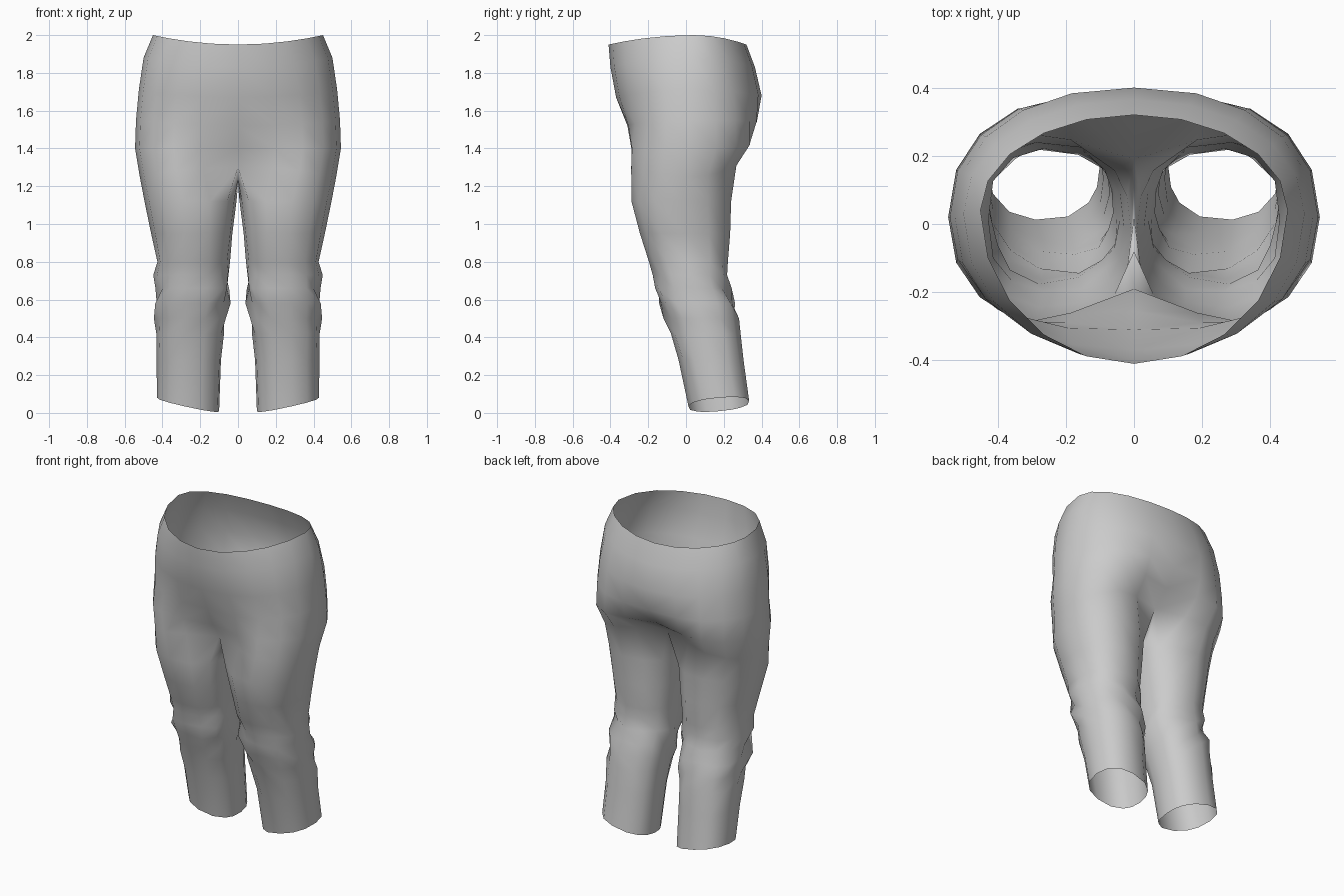
import bpy, bmesh
from math import sin, cos, radians, exp

if "Cube" in bpy.data.objects:
    bpy.data.objects.remove(bpy.data.objects["Cube"])

N = 11  # points on each half ring of the hips, front centre to back centre


def spow(v, e):
    return (1 if v >= 0 else -1) * abs(v) ** e


def hip_ring(zf, zs, zb, X, ys, yf, yb, gf, gb, e):
    """Half ring; gf / gb pull the centre line in between the thighs."""
    pts = []
    for i in range(N):
        t = radians(-90 + 180 * i / (N - 1))
        c, s = max(cos(t), 0), sin(t)
        end_y, end_z, g = (yf, zf, gf) if s < 0 else (yb, zb, gb)
        y = ys + (end_y - ys) * abs(s) ** e - spow(s, 14) * g
        x = 0 if i in (0, N - 1) else X * c ** e
        pts.append((x, y, zs + (end_z - zs) * s * s))
    return pts


LEG_ANGLES = [-140 + 280 * i / (N - 1) for i in range(N)] + [160, 180, 200]


def leg_ring(z, xi, xo, yf, yb, hem=0):
    """Closed ring; hem tilts the ring up towards the outside."""
    pts = []
    for k, a in enumerate(LEG_ANGLES):
        t = radians(a)
        c, s = spow(cos(t), .85), spow(sin(t), .85)
        # cloth folds round the knee
        fold = .016 * exp(-((z - .6) / .16) ** 2) * sin(2.3 * k + z * 31)
        x = (xi + xo) / 2 + ((xo - xi) / 2 + fold) * c
        y = (yf + yb) / 2 + ((yb - yf) / 2 + fold) * s
        pts.append((max(x, .004), y, z + hem * c + hem * .4 * s))
    return pts


hips = [hip_ring(*r) for r in (
    (1.95, 2.00, 1.95, .45, .04, -.41, .32, 0, 0, 1),
    (1.83, 1.88, 1.83, .50, .03, -.40, .365, 0, 0, .95),
    (1.67, 1.71, 1.68, .525, .02, -.37, .40, 0, 0, .9),
    (1.52, 1.55, 1.54, .54, .02, -.33, .405, .02, .03, .88),
    (1.40, 1.40, 1.43, .545, .02, -.355, .41, .10, .11, .88),
    (1.30, 1.25, 1.34, .52, .00, -.36, .33, .17, .14, .88))]
crotch = [(0, .12, 1.25), (0, .02, 1.21), (0, -.08, 1.24)]
legs = [leg_ring(*r) for r in (
    (1.12, .008, .495, -.29, .24),
    (.95, .03, .46, -.245, .235),
    (.80, .045, .43, -.20, .225),
    (.73, .05, .445, -.17, .22),
    (.66, .05, .43, -.165, .23),
    (.58, .055, .445, -.14, .26),
    (.50, .065, .435, -.11, .275),
    (.42, .075, .435, -.085, .29),
    (.28, .09, .43, -.04, .305),
    (.045, .10, .43, .012, .335, .036))]

# one side of the trousers, skinned ring to ring
bm = bmesh.new()


def skin(a, b, closed):
    for i in range(len(a) if closed else len(a) - 1):
        j = (i + 1) % len(a)
        bm.faces.new((a[i], b[i], b[j], a[j]))


rows = [[bm.verts.new(p) for p in r] for r in hips]
for a, b in zip(rows, rows[1:]):
    skin(a, b, False)
prev = rows[-1] + [bm.verts.new(p) for p in crotch]
for r in legs:
    ring = [bm.verts.new(p) for p in r]
    skin(prev, ring, True)
    prev = ring
bmesh.ops.recalc_face_normals(bm, faces=bm.faces)
for f in bm.faces:
    f.smooth = True

mesh = bpy.data.meshes.new("trousers")
bm.to_mesh(mesh)
bm.free()
trousers = bpy.data.objects.new("trousers", mesh)
bpy.context.collection.objects.link(trousers)

# other side
mirror = trousers.modifiers.new("Mirror", 'MIRROR')
mirror.merge_threshold = .001
